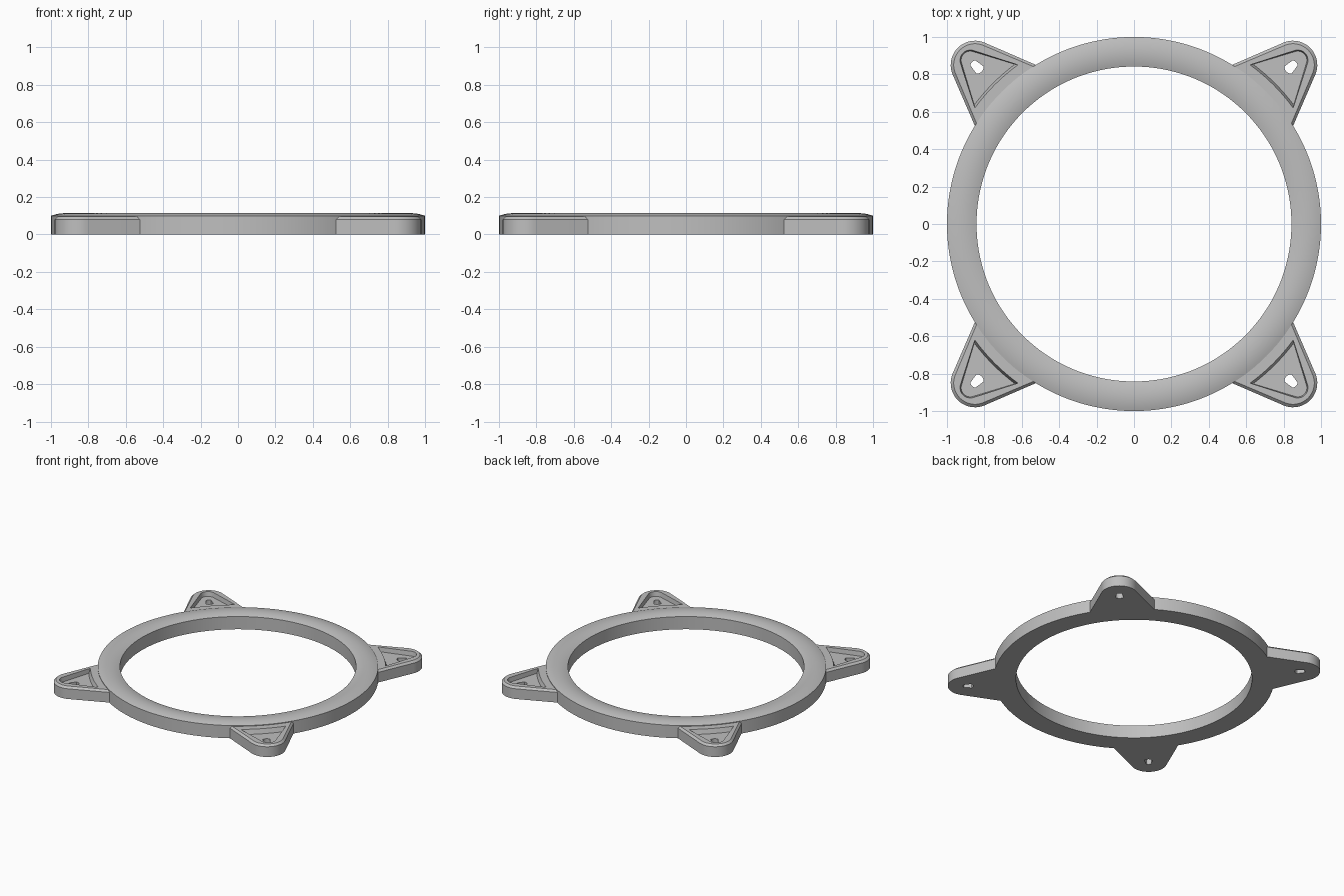
import bpy, bmesh
from math import cos, sin, radians, atan2, pi
from mathutils import Matrix

cube = bpy.data.objects.get("Cube")
if cube:
    bpy.data.objects.remove(cube, do_unlink=True)

grey = bpy.data.materials.new("plain grey")
grey.use_nodes = True
colour = (0.52, 0.52, 0.52, 1)
grey.diffuse_color = colour
grey.node_tree.nodes["Principled BSDF"].inputs["Base Color"].default_value = colour


def closed_loft(name, loops, wrap_points=True):
    """Join equal-length point loops into a closed tube, last loop to first."""
    bm = bmesh.new()
    rows = [[bm.verts.new(p) for p in loop] for loop in loops]
    count = len(rows[0])
    for i, row in enumerate(rows):
        nxt = rows[(i + 1) % len(rows)]
        for j in range(count):
            k = (j + 1) % count
            bm.faces.new((row[j], row[k], nxt[k], nxt[j]))
    bmesh.ops.recalc_face_normals(bm, faces=bm.faces)
    mesh = bpy.data.meshes.new(name)
    bm.to_mesh(mesh)
    bm.free()
    mesh.materials.append(grey)
    obj = bpy.data.objects.new(name, mesh)
    bpy.context.collection.objects.link(obj)
    return obj


def arc(centre, radius, start, end, steps):
    angles = [radians(start + (end - start) * i / steps) for i in range(steps + 1)]
    return [(centre + radius * cos(a), centre + radius * sin(a)) for a in angles]


def tab_outline(centre, radius, tilt, inner_radius, half_angle):
    """Rounded outer corner joined to an arc concentric with the ring."""
    return (arc(centre, radius, -tilt, 90 + tilt, 20)
            + arc(0, inner_radius, 45 + half_angle, 45 - half_angle, 24))


def at_height(points, z):
    return [(x, y, z) for x, y in points]


# Ring with a gently domed top
INNER, OUTER, EDGE, CROWN = 0.842, 1.0, 0.1, 0.014
profile = [(INNER, 0), (OUTER, 0)]
for i in range(13):
    t = i / 12
    profile.append((OUTER + (INNER - OUTER) * t, EDGE + CROWN * (1 - (2 * t - 1) ** 2)))
SEGMENTS = 144
parts = [closed_loft("ring", [
    [(r * cos(2 * pi * i / SEGMENTS), r * sin(2 * pi * i / SEGMENTS), z) for r, z in profile]
    for i in range(SEGMENTS)])]

# Mounting tab: wall, bevelled rim, recessed pocket and through hole
outer = tab_outline(0.85, 0.13, 23.5, 0.934, 16.2)
rim = tab_outline(0.85, 0.114, 23.5, 0.934, 15.2)
pocket = tab_outline(0.875, 0.055, 18, 1.053, 8.9)
floor = tab_outline(0.875, 0.049, 18, 1.065, 8.3)
HOLE, HOLE_RADIUS = 0.84, 0.036
hole = []
for x, y in floor:
    a = atan2(y - HOLE, x - HOLE)
    hole.append((HOLE + HOLE_RADIUS * cos(a), HOLE + HOLE_RADIUS * sin(a)))
tab_loops = [at_height(outer, 0), at_height(outer, 0.08), at_height(rim, 0.095),
             at_height(pocket, 0.095), at_height(floor, 0.06),
             at_height(hole, 0.06), at_height(hole, 0)]

names = ["back_left_tab", "back_right_tab", "front_right_tab", "front_left_tab"]
for i, name in enumerate(names):
    tab = closed_loft(name, tab_loops)
    tab.data.transform(Matrix.Rotation(i * pi / 2, 4, "Z"))
    parts.append(tab)

# Smooth shading with crisp edges
bpy.ops.object.select_all(action="DESELECT")
for obj in parts:
    obj.select_set(True)
bpy.context.view_layer.objects.active = parts[0]
bpy.ops.object.shade_smooth_by_angle(angle=radians(25))
